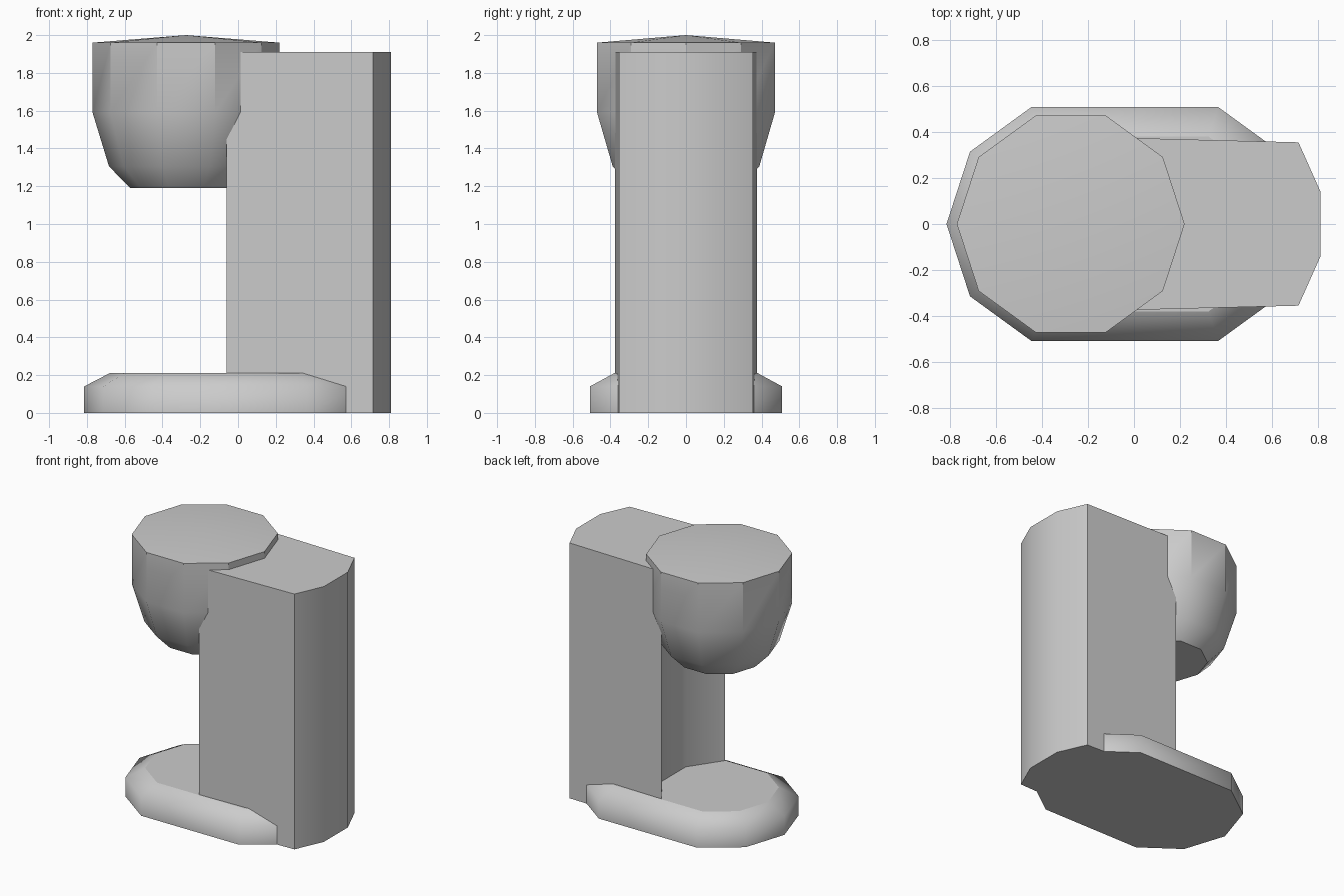
import bpy, math

if "Cube" in bpy.data.objects:
    bpy.data.objects.remove(bpy.data.objects["Cube"])

N = 10


def loft(name, rings, angle, flat_caps=True, apex=None):
    """Stack rings of points into a closed solid; optional apex closes the top."""
    n = len(rings[0])
    verts = [p for ring in rings for p in ring]
    faces = [tuple(reversed(range(n)))]
    for k in range(len(rings) - 1):
        a, b = k * n, (k + 1) * n
        for i in range(n):
            j = (i + 1) % n
            faces.append((a + i, a + j, b + j, b + i))
    top = (len(rings) - 1) * n
    if apex:
        verts.append(apex)
        faces += [(top + i, top + (i + 1) % n, len(verts) - 1) for i in range(n)]
    else:
        faces.append(tuple(range(top, top + n)))
    mesh = bpy.data.meshes.new(name)
    mesh.from_pydata(verts, [], faces)
    obj = bpy.data.objects.new(name, mesh)
    bpy.context.collection.objects.link(obj)
    bpy.ops.object.select_all(action='DESELECT')
    obj.select_set(True)
    bpy.context.view_layer.objects.active = obj
    bpy.ops.object.shade_smooth_by_angle(angle=math.radians(angle))
    if flat_caps:
        for f in mesh.polygons:
            if len(f.vertices) > 4:
                f.use_smooth = False
    return obj


def decagon(r, z, left, right):
    """Ten-sided ring, stretched between a left and a right centre."""
    pts = []
    for i in range(N):
        a = i * math.tau / N
        cx = right if math.cos(a) > 0 else left
        pts.append((cx + r * math.cos(a), r * math.sin(a), z))
    return pts


# Base: stretched decagon with a sloped upper rim
loft("base", [decagon(r, z, -0.28, 0.20)
              for r, z in ((0.535, 0), (0.535, 0.14), (0.40, 0.21))], 65)

# Column: rounded back, hollowed front
half = [(0.81, 0.142), (0.715, 0.355), (-0.06, 0.375), (0.10, 0.14)]
outline = half + [(x, -y) for x, y in reversed(half)]
loft("column", [[(x, y, z) for x, y in outline] for z in (0, 1.91)], 40)

# Head: ten-sided bowl with a shallow conical lid
cx = -0.275
loft("head", [decagon(r, z, cx, cx) for r, z in
              ((0.295, 1.19), (0.408, 1.305), (0.495, 1.59), (0.495, 1.96))],
     35, apex=(cx, 0, 2.0))
